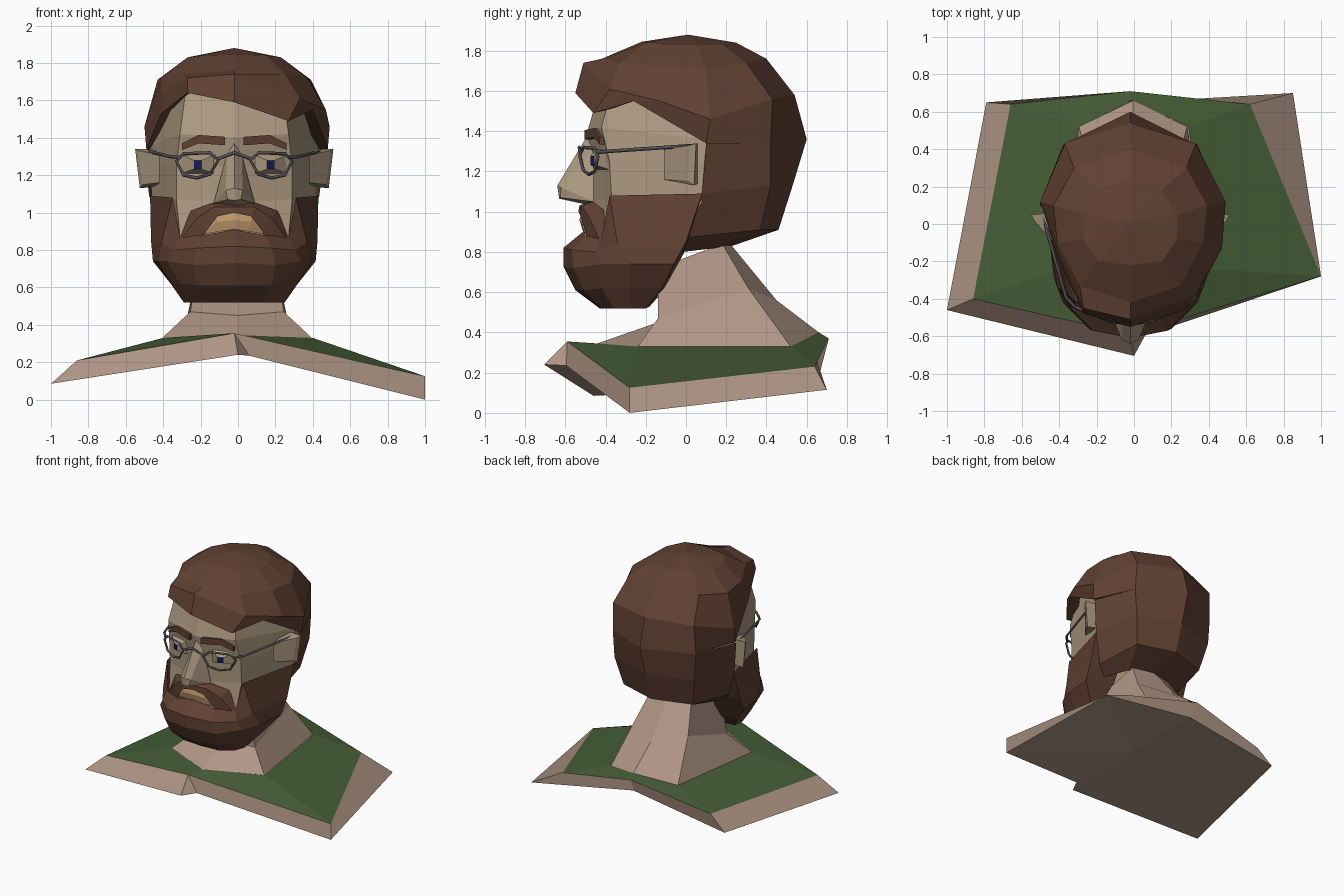
import bpy, bmesh

CX = -0.02  # head symmetry plane


def mat(name, rgb):
    m = bpy.data.materials.new(name)
    m.diffuse_color = (*rgb, 1)
    return m


HAIR = mat("hair_brown", (0.12, 0.053, 0.033))
SKIN = mat("face_skin", (0.42, 0.32, 0.22))
NECK = mat("body_skin", (0.44, 0.31, 0.24))
GREEN = mat("shirt_green", (0.06, 0.11, 0.038))
LIP = mat("lip_tan", (0.52, 0.31, 0.15))
METAL = mat("frame_grey", (0.09, 0.08, 0.095))
NAVY = mat("pupil_navy", (0.008, 0.012, 0.1))


def part(name, verts, faces, material, mirror=True, x=CX):
    """Flat-shaded mesh; half meshes are mirrored across the head plane."""
    bm = bmesh.new()
    vs = [bm.verts.new(v) for v in verts]
    for f in faces:
        bm.faces.new([vs[i] for i in f])
    if mirror:
        half = bmesh.ops.duplicate(bm, geom=bm.verts[:] + bm.edges[:] + bm.faces[:])["geom"]
        for v in half:
            if isinstance(v, bmesh.types.BMVert):
                v.co.x *= -1
    bmesh.ops.remove_doubles(bm, verts=bm.verts[:], dist=0.0005)
    bmesh.ops.recalc_face_normals(bm, faces=bm.faces[:])
    me = bpy.data.meshes.new(name)
    bm.to_mesh(me)
    bm.free()
    me.materials.append(material)
    ob = bpy.data.objects.new(name, me)
    ob.location.x = x
    bpy.context.collection.objects.link(ob)
    return ob


def grid(rows, closed=False):
    """Quads between consecutive rows of points."""
    n = len(rows[0])
    verts = [p for r in rows for p in r]
    faces = []
    for i in range(len(rows) - 1):
        for j in range(n if closed else n - 1):
            k = (j + 1) % n
            faces.append((i * n + j, i * n + k, (i + 1) * n + k, (i + 1) * n + j))
    return verts, faces


def flip(points):
    """Complete a half ring with its mirror image."""
    return points + [(-x, y, z) for x, y, z in points[-2:0:-1]]


# Shoulders: shirt, bare border and underside
base = flip([(-0.01, -.44, .345), (.4, -.24, .33), (.29, .52, .33), (-0.01, .66, .4)])
shirt = [(-.02, -.59, .355), (1, -.28, .125), (.62, .64, .23),
         (-.02, .71, .37), (-.66, .64, .25), (-.86, -.40, .21)]
rim = [(.06, -.595, .235), (1, -.28, 0), (.85, .70, .115),
       (0, .65, .26), (-.79, .65, .14), (-1, -.46, .085), (0, -.705, .24)]
part("shirt", *grid([base, shirt], True), GREEN, False, 0)
v, f = grid([shirt + shirt[:1], rim])
part("shoulder_border", v, f + [(0, 7, 13)], NECK, False, 0)
part("underside", rim + [(0, 0, .26)], [(i, (i + 1) % 7, 7) for i in range(7)], NECK, False, 0)

# Neck
part("neck", *grid([
    [(0, -.14, .72), (.21, -.14, .72), (.17, .18, .84), (0, .22, .84)],
    [(0, -.14, .45), (.25, -.14, .47), (.23, .31, .62), (0, .45, .56)],
    [(0, -.44, .345), (.4, -.24, .33), (.29, .52, .33), (0, .66, .4)]]), NECK, x=-0.005)

# Face
part("face", *grid([
    [(0, -.42, 1.64), (.26, -.36, 1.65), (.39, .06, 1.56)],
    [(0, -.49, 1.40), (.29, -.42, 1.42), (.45, .1, 1.36)],
    [(0, -.47, 1.25), (.31, -.38, 1.25), (.45, .1, 1.25)],
    [(0, -.47, 1.05), (.31, -.37, 1.07), (.44, .08, 1.05)],
    [(0, -.48, .87), (.29, -.41, .87), (.34, -.04, .87)]]), SKIN)

# Hair crown with swept fringe; rings run back, right, front, left
ringA = flip([(0, .25, 1.84), (.17, .18, 1.83), (.25, .05, 1.83),
              (.25, -.08, 1.83), (.17, -.2, 1.84), (0, -.22, 1.845)])
ringB = flip([(0, .40, 1.76), (.30, .30, 1.74), (.41, .10, 1.71),
              (.39, -.10, 1.72), (.27, -.33, 1.74), (0, -.42, 1.76)])
ringC = [(0, .54, 1.58), (.35, .43, 1.56), (.51, .12, 1.46), (.49, -.13, 1.55), (.35, -.38, 1.61),
         (0, -.51, 1.74), (-.25, -.45, 1.72), (-.39, -.14, 1.64), (-.48, .12, 1.46), (-.35, .43, 1.56)]
ringD = [(0, .60, 1.36), (.36, .42, 1.34), (.50, .10, 1.34), (.42, -.26, 1.55), (.29, -.46, 1.49),
         (0, -.55, 1.59), (-.25, -.48, 1.64), (-.39, -.18, 1.53), (-.47, .09, 1.34), (-.36, .42, 1.34)]
ringE = [(x * .86, y * .82, z + .02) for x, y, z in ringD]
part("hair_crown", *grid([ringA, ringB, ringC, ringD, ringE], True), HAIR, False)
part("hair_top", ringA + [(0, .01, 1.88)], [(i, (i + 1) % 10, 10) for i in range(10)], HAIR, False)

# Back of the hair down to the nape
part("hair_back", *grid([
    [(0, .60, 1.36), (.36, .42, 1.34), (.485, .1, 1.34)],
    [(0, .53, 1.13), (.345, .42, 1.13), (.455, .08, 1.09)],
    [(0, .46, .91), (.30, .37, .91), (.37, -.01, .87)],
    [(0, .20, .82), (.2, .15, .82), (.30, -.02, .80)]]), HAIR)

# Beard: front centre round the jaw to the neck
part("beard", *grid([
    [(0, -.50, .91), (.16, -.50, .88), (.29, -.42, .87), (.33, -.38, 1.08), (.45, .08, 1.09), (.2, .10, 1.0)],
    [(0, -.61, .82), (.20, -.57, .81), (.32, -.45, .80), (.39, -.34, .84), (.445, .0, .85), (.2, .02, .85)],
    [(0, -.61, .73), (.22, -.56, .72), (.36, -.42, .74), (.41, -.28, .74), (.435, -.06, .74), (.2, -.04, .74)],
    [(0, -.55, .61), (.20, -.51, .61), (.29, -.42, .62), (.34, -.28, .62), (.34, -.12, .62), (.15, -.1, .62)],
    [(0, -.43, .52), (.15, -.42, .52), (.24, -.36, .52), (.27, -.28, .52), (.26, -.2, .52), (.1, -.18, .53)],
]), HAIR)
part("beard_underside", [(0, -.43, .52), (.15, -.42, .52), (.24, -.36, .52), (.27, -.28, .52),
                         (.26, -.2, .52), (.1, -.18, .53), (0, -.18, .53)], [range(7)], HAIR)

# Moustache and lips
part("moustache", *grid([
    [(0, -.48, 1.05), (.12, -.46, 1.05), (.23, -.41, 1.01), (.30, -.39, .87)],
    [(0, -.53, 1.03), (.11, -.52, 1.03), (.20, -.48, .97), (.28, -.43, .86)],
    [(0, -.535, 1.0), (.09, -.525, .98), (.15, -.50, .90), (.17, -.49, .85)]]), HAIR)
part("lips", *grid([
    [(0, -.515, 1.01), (.10, -.505, .99), (.16, -.475, .89)],
    [(0, -.53, .96), (.09, -.515, .95), (.16, -.475, .89)],
    [(0, -.515, .91), (.07, -.51, .90), (.16, -.475, .885)]]), LIP)

# Nose: bridge, tip, wings and base
part("nose", [(0, -.495, 1.37), (.04, -.46, 1.31), (0, -.64, 1.13), (.045, -.62, 1.12),
              (.11, -.46, 1.05), (.035, -.625, 1.07), (0, -.63, 1.065), (0, -.47, 1.03)],
     [(0, 1, 3, 2), (1, 4, 3), (3, 4, 5), (2, 3, 5, 6), (5, 4, 7, 6)], SKIN)

# Ears and eyebrows
BOX = [(0, 1, 2, 3), (4, 5, 6, 7), (0, 1, 5, 4), (1, 2, 6, 5), (2, 3, 7, 6), (3, 0, 4, 7)]
part("ears", [(.40, -.11, 1.16), (.49, .01, 1.15), (.505, .04, 1.13), (.42, .06, 1.14),
              (.40, -.11, 1.31), (.515, .02, 1.33), (.53, .05, 1.34), (.42, .06, 1.34)], BOX, SKIN)
brow = [[(x, y, z0), (x, y + .06, z0), (x, y + .06, z1), (x, y, z1)] for x, y, z0, z1 in
        ((.05, -.505, 1.36, 1.405), (.19, -.46, 1.37, 1.415), (.28, -.43, 1.335, 1.37))]
v, f = grid(brow, True)
part("eyebrows", v, f + [(0, 1, 2, 3), (8, 9, 10, 11)], HAIR)

# Eyes: faceted bulge ending in a flat square pupil
pupil = [(.175, -.475, 1.233), (.215, -.455, 1.233), (.215, -.455, 1.278), (.175, -.475, 1.278)]
lids = [(.11, -.44, 1.21), (.28, -.385, 1.21), (.28, -.39, 1.31), (.11, -.45, 1.31)]
part("eyes", *grid([lids, pupil], True), SKIN)
part("pupils", pupil, [(0, 1, 2, 3)], NAVY)


# Spectacles: polygonal rims, bridge and arms
def wire(name, points, closed=False):
    cu = bpy.data.curves.new(name, "CURVE")
    cu.dimensions = "3D"
    cu.bevel_depth = 0.009
    cu.bevel_resolution = 0
    sp = cu.splines.new("POLY")
    sp.points.add(len(points) - 1)
    for p, co in zip(sp.points, points):
        p.co = (*co, 1)
    sp.use_cyclic_u = closed
    cu.materials.append(METAL)
    ob = bpy.data.objects.new(name, cu)
    ob.location.x = CX
    bpy.context.collection.objects.link(ob)


outline = [(.085, 1.28), (.13, 1.32), (.27, 1.315), (.31, 1.275), (.27, 1.20), (.20, 1.185), (.13, 1.205)]
for s, side in ((1, "right"), (-1, "left")):
    wire("rim_" + side, [(s * x, -.53 + .4 * (x - .08), z) for x, z in outline], True)
    wire("arm_" + side, [(s * .295, -.445, 1.295), (s * .345, -.39, 1.30), (s * .47, .05, 1.33)])
wire("glasses_bridge", [(-.095, -.525, 1.285), (0, -.53, 1.32), (.095, -.525, 1.285)])
